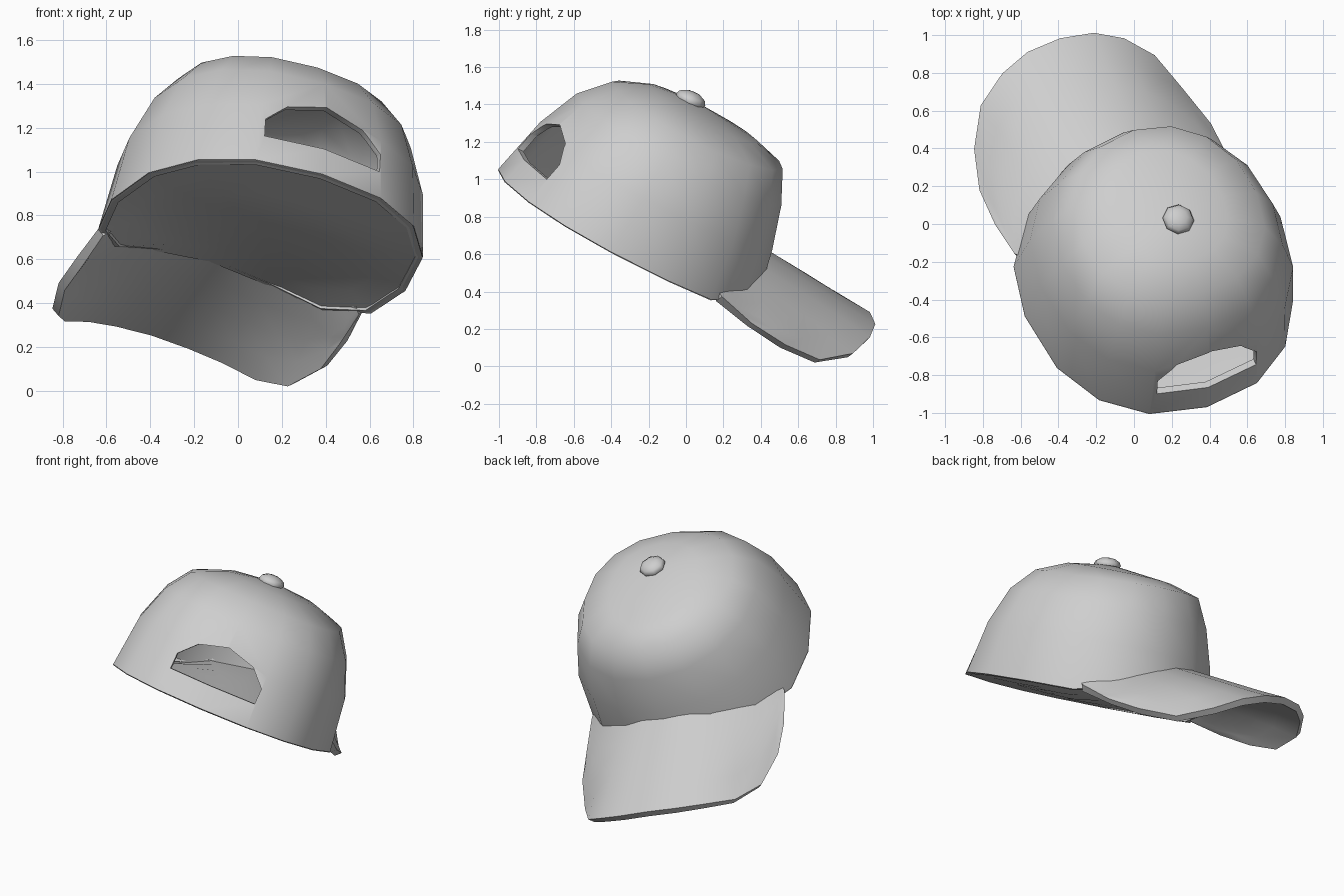
import bpy, bmesh, math
from mathutils import Matrix, Vector

if "Cube" in bpy.data.objects:
    bpy.data.objects.remove(bpy.data.objects["Cube"])

# Cap frame: side axis, forward axis and up axis of the tilted cap
up = Vector((0.131, 0.474, 0.871)).normalized()
fwd = up.cross(Vector((0.922, 0.264, -0.287))).normalized()
side = fwd.cross(up)
FRAME = Matrix((side, fwd, up)).transposed().to_4x4()
FRAME.translation = (-0.035, 0, 0.525)

cloth = bpy.data.materials.new("light_grey_cloth")
cloth.diffuse_color = (0.62, 0.62, 0.62, 1)
cloth.use_nodes = True
cloth.node_tree.nodes["Principled BSDF"].inputs["Base Color"].default_value = cloth.diffuse_color


def make(name, bm):
    """Turn a bmesh in cap space into a placed object."""
    bmesh.ops.recalc_face_normals(bm, faces=bm.faces)
    bmesh.ops.transform(bm, matrix=FRAME, verts=bm.verts)
    mesh = bpy.data.meshes.new(name)
    bm.to_mesh(mesh)
    bm.free()
    ob = bpy.data.objects.new(name, mesh)
    bpy.context.collection.objects.link(ob)
    mesh.materials.append(cloth)
    return ob


def activate(ob):
    bpy.ops.object.select_all(action='DESELECT')
    ob.select_set(True)
    bpy.context.view_layer.objects.active = ob


def apply(ob, kind, **settings):
    activate(ob)
    mod = ob.modifiers.new(kind.lower(), kind)
    for key, value in settings.items():
        setattr(mod, key, value)
    bpy.ops.object.modifier_apply(modifier=mod.name)


def smooth(ob, angle=40):
    activate(ob)
    bpy.ops.object.shade_smooth_by_angle(angle=math.radians(angle))


def clamp(x):
    return min(1, max(0, x))


def oval(a, front, back, half, mid):
    """Point at angle a (0 = front) on an oval, slightly squarer at the back."""
    s, c = math.sin(a), math.cos(a)
    p = 0.95 if c > 0 else 0.89
    u = half * math.copysign(abs(s) ** p, s)
    reach = front - mid if c > 0 else mid - back
    return u, mid + reach * math.copysign(abs(c) ** p, c)


def arch(u, v):
    """Height of the brim's upper side."""
    k = clamp((v - 0.4) / 0.3)
    top = 0.285 - 0.07 * clamp((v - 0.3) / 0.7) + 0.045 * clamp((0.2 - v) / 0.2)
    return top - (0.68 - 0.18 * k) * u ** 2 - 0.9 * k * u ** 4


def vault(u, v):
    """Height of the sheet under the crown, rising forward to the brim."""
    rise = 0.24 * clamp((v + 0.7) / 1.03)
    width = 0.6 + 0.2 * (0.33 - v)
    return max(0, rise * (1 - (u / width) ** 2))


# Crown: stacked oval rings (height, front, back, half width, widest point)
SEG = 16
rings = [(0.0, 0.385, -1.153, 0.728, -0.35), (0.33, 0.325, -1.07, 0.69, -0.36),
         (0.56, 0.26, -0.97, 0.605, -0.38), (0.705, 0.175, -0.835, 0.50, -0.36),
         (0.79, 0.0, -0.67, 0.29, -0.36)]
bm = bmesh.new()
rows, rim = [], []
for i, (w, front, back, half, mid) in enumerate(rings):
    row = []
    for k in range(SEG):
        a = 2 * math.pi * k / SEG
        u, v = oval(a, front, back, half, mid)
        h = w + (0.035 * max(0, math.cos(a)) if i == 3 else 0)
        if i == 0:
            if math.cos(a) > 0.3:               # rim rises under the brim
                h = vault(u, v)
                v -= 0.15 * h
            rim.append((u, v, h))
        row.append(bm.verts.new((u, v, h)))
    rows.append(row)
apex = bm.verts.new((0, -0.42, 0.835))
for k in range(SEG):
    n = (k + 1) % SEG
    for low, high in zip(rows, rows[1:]):
        bm.faces.new((low[k], low[n], high[n], high[k]))
    bm.faces.new((rows[-1][k], rows[-1][n], apex))
crown = make("crown", bm)
if max(crown.data.polygons, key=lambda p: p.center.z).normal.z < 0:
    crown.data.flip_normals()
apply(crown, 'SOLIDIFY', thickness=0.035, offset=-1)

# Rear opening: prism cut through the back of the crown
half = [(0.285, 0.15), (0.285, 0.25), (0.185, 0.352)]
outline = half + [(0, 0.405)] + [(-u, w) for u, w in reversed(half)]
bm = bmesh.new()
near = [bm.verts.new((u + 0.01, -1.5, w)) for u, w in outline]
far = [bm.verts.new((u + 0.01, -0.75, w)) for u, w in outline]
bm.faces.new(near)
bm.faces.new(far)
for i in range(len(near)):
    j = (i + 1) % len(near)
    bm.faces.new((near[i], near[j], far[j], far[i]))
cutter = make("opening_cutter", bm)
cutter.hide_render = True
apply(crown, 'BOOLEAN', operation='DIFFERENCE', object=cutter, solver='EXACT')
bpy.data.objects.remove(cutter)
smooth(crown, 55)

# Underside: vaulted sheet closing the crown and meeting the brim
bm = bmesh.new()
rows = []
for t in (1, 0.8, 0.6, 0.4, 0.2):
    row = []
    for u, v, h in rim:
        u, v = u * t, -0.35 + (v + 0.35) * t
        row.append(bm.verts.new((u, v, (h if t == 1 else vault(u, v)) - 0.004)))
    rows.append(row)
mid = bm.verts.new((0, -0.35, vault(0, -0.35) - 0.004))
for k in range(SEG):
    n = (k + 1) % SEG
    for a, b in zip(rows, rows[1:]):
        bm.faces.new((a[k], a[n], b[n], b[k]))
    bm.faces.new((rows[-1][k], rows[-1][n], mid))
underside = make("underside", bm)
if sum(p.normal.z for p in underside.data.polygons) > 0:
    underside.data.flip_normals()
smooth(underside, 60)

# Brim: arched sheet from the crown's front to a rounded outer edge
edge = [(0, 1.05), (0.19, 1.035), (0.35, 0.98), (0.5, 0.88), (0.6, 0.69),
        (0.665, 0.45), (0.67, 0.22), (0.655, 0.0)]
root_u = [0, 0.15, 0.3, 0.42, 0.52, 0.58, 0.615, 0.64]


def root_v(u):
    return -0.35 + 0.68 * math.sqrt(1 - (u / 0.728) ** 2)


STEPS = 4
bm = bmesh.new()
cols = []
for s in range(-7, 8):
    i, sign = abs(s), -1 if s < 0 else 1
    col = []
    for j in range(STEPS + 1):
        t = j / STEPS
        u = root_u[i] * (1 - t) + edge[i][0] * t
        v = root_v(root_u[i]) * (1 - t) + edge[i][1] * t
        col.append(bm.verts.new((sign * u, v, arch(u, v))))
    cols.append(col)
for a, b in zip(cols, cols[1:]):
    for j in range(STEPS):
        bm.faces.new((a[j], b[j], b[j + 1], a[j + 1]))
brim = make("brim", bm)
if sum(p.normal.z for p in brim.data.polygons) < 0:
    brim.data.flip_normals()
apply(brim, 'SOLIDIFY', thickness=0.045, offset=-1)
smooth(brim)

# Button on top of the crown
bm = bmesh.new()
bmesh.ops.create_uvsphere(bm, u_segments=8, v_segments=6, radius=1)
bmesh.ops.transform(bm, matrix=Matrix.Translation((0, -0.44, 0.832))
                    @ Matrix.Rotation(math.radians(6), 4, 'X')
                    @ Matrix.Rotation(math.radians(22.5), 4, 'Z')
                    @ Matrix.Diagonal((0.085, 0.085, 0.045, 1)), verts=bm.verts)
smooth(make("button", bm), 60)
